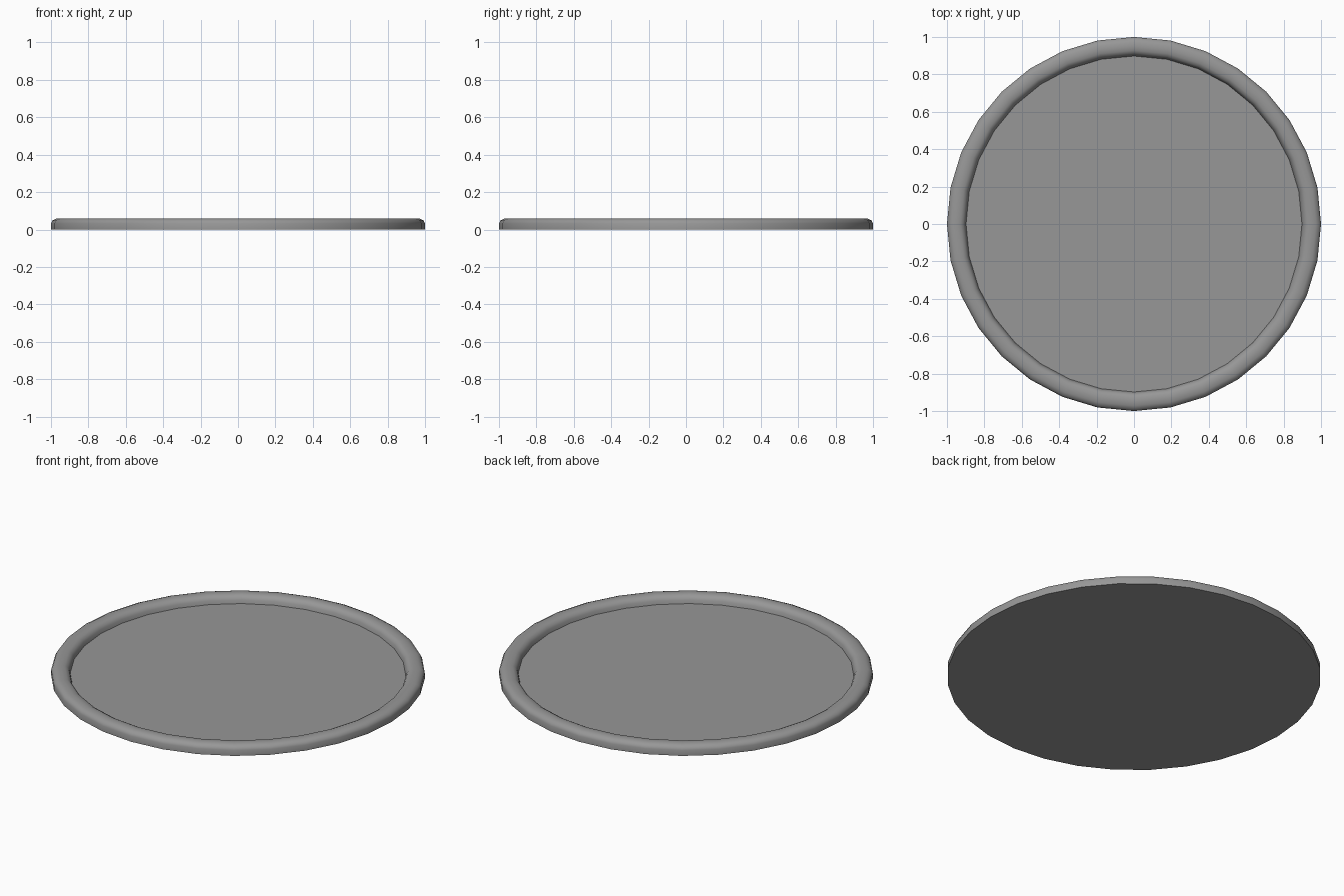
import bpy, bmesh, math

if "Cube" in bpy.data.objects:
    bpy.data.objects.remove(bpy.data.objects["Cube"])

SIDES = 32
# Half profile (radius, height): base edge, rounded rim, inner wall, floor edge
PROFILE = [(1.0, 0.0), (1.0, 0.033), (0.992, 0.049), (0.972, 0.058), (0.95, 0.06),
           (0.928, 0.058), (0.912, 0.049), (0.903, 0.035), (0.898, 0.015)]

# Round tray, lathed from the profile
bm = bmesh.new()
rings = []
for r, z in PROFILE:
    rings.append([bm.verts.new((r * math.cos(2 * math.pi * i / SIDES),
                                r * math.sin(2 * math.pi * i / SIDES), z))
                  for i in range(SIDES)])
for a, b in zip(rings, rings[1:]):
    for i in range(SIDES):
        j = (i + 1) % SIDES
        bm.faces.new((a[i], a[j], b[j], b[i]))

# Flat base and floor
bm.faces.new(rings[0][::-1])
bm.faces.new(rings[-1])

mesh = bpy.data.meshes.new("round_tray")
bm.to_mesh(mesh)
bm.free()
tray = bpy.data.objects.new("round_tray", mesh)
bpy.context.collection.objects.link(tray)

# Dark grey finish
finish = bpy.data.materials.new("dark_grey")
finish.diffuse_color = (0.31, 0.31, 0.31, 1)
finish.use_nodes = True
finish.node_tree.nodes["Principled BSDF"].inputs["Base Color"].default_value = finish.diffuse_color
mesh.materials.append(finish)

# Smooth rim with crisp base and floor edges
bpy.context.view_layer.objects.active = tray
tray.select_set(True)
bpy.ops.object.shade_smooth_by_angle(angle=math.radians(40))
